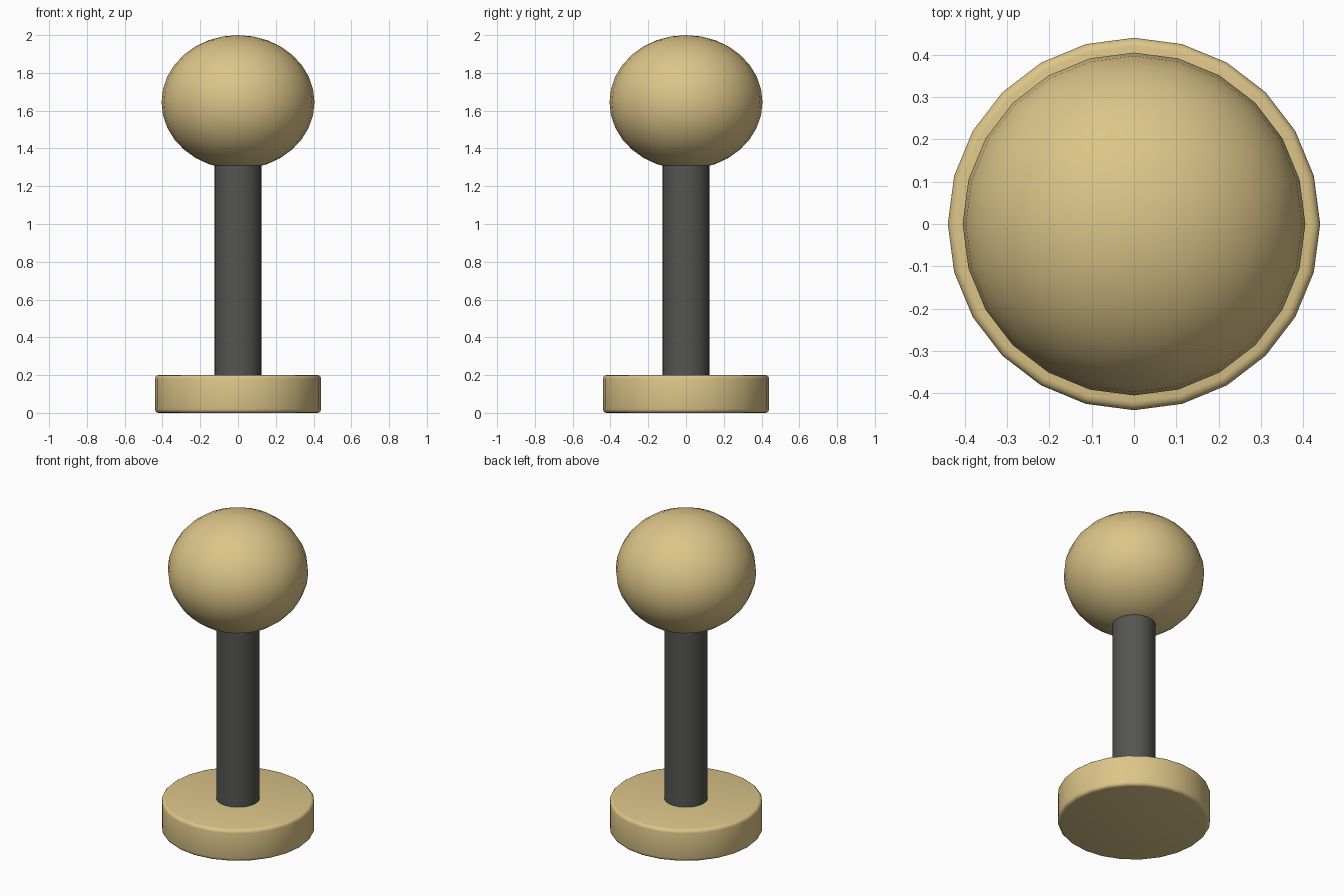
import bpy, math

if "Cube" in bpy.data.objects:
    bpy.data.objects.remove(bpy.data.objects["Cube"])


def material(name, color):
    m = bpy.data.materials.new(name)
    m.diffuse_color = (*color, 1)
    m.use_nodes = True
    m.node_tree.nodes["Principled BSDF"].inputs["Base Color"].default_value = m.diffuse_color
    return m


def finish(name, mat, angle=40):
    ob = bpy.context.object
    ob.name = name
    ob.data.materials.append(mat)
    bpy.ops.object.shade_smooth_by_angle(angle=math.radians(angle))
    return ob


def cylinder(name, radius, z0, z1, mat, bevel=0):
    bpy.ops.mesh.primitive_cylinder_add(
        vertices=24, radius=radius, depth=z1 - z0, location=(0, 0, (z0 + z1) / 2))
    ob = bpy.context.object
    if bevel:
        mod = ob.modifiers.new("rounded_rim", 'BEVEL')
        mod.width = bevel
        mod.segments = 3
        mod.limit_method = 'ANGLE'
        mod.angle_limit = math.radians(40)
        bpy.ops.object.modifier_apply(modifier=mod.name)
    return finish(name, mat)


brass = material("warm_brass", (0.72, 0.56, 0.25))
dark = material("dark_metal", (0.09, 0.09, 0.085))

# Round foot with softened rims
cylinder("base", 0.44, 0.0, 0.2, brass, bevel=0.02)

# Post running from the foot into the ball
cylinder("shaft", 0.125, 0.19, 1.33, dark)

# Slightly flattened ball on top
bpy.ops.mesh.primitive_uv_sphere_add(segments=24, ring_count=16, radius=1, location=(0, 0, 1.645))
bpy.context.object.scale = (0.405, 0.405, 0.355)
bpy.ops.object.transform_apply(location=False, rotation=False, scale=True)
finish("ball", brass)
